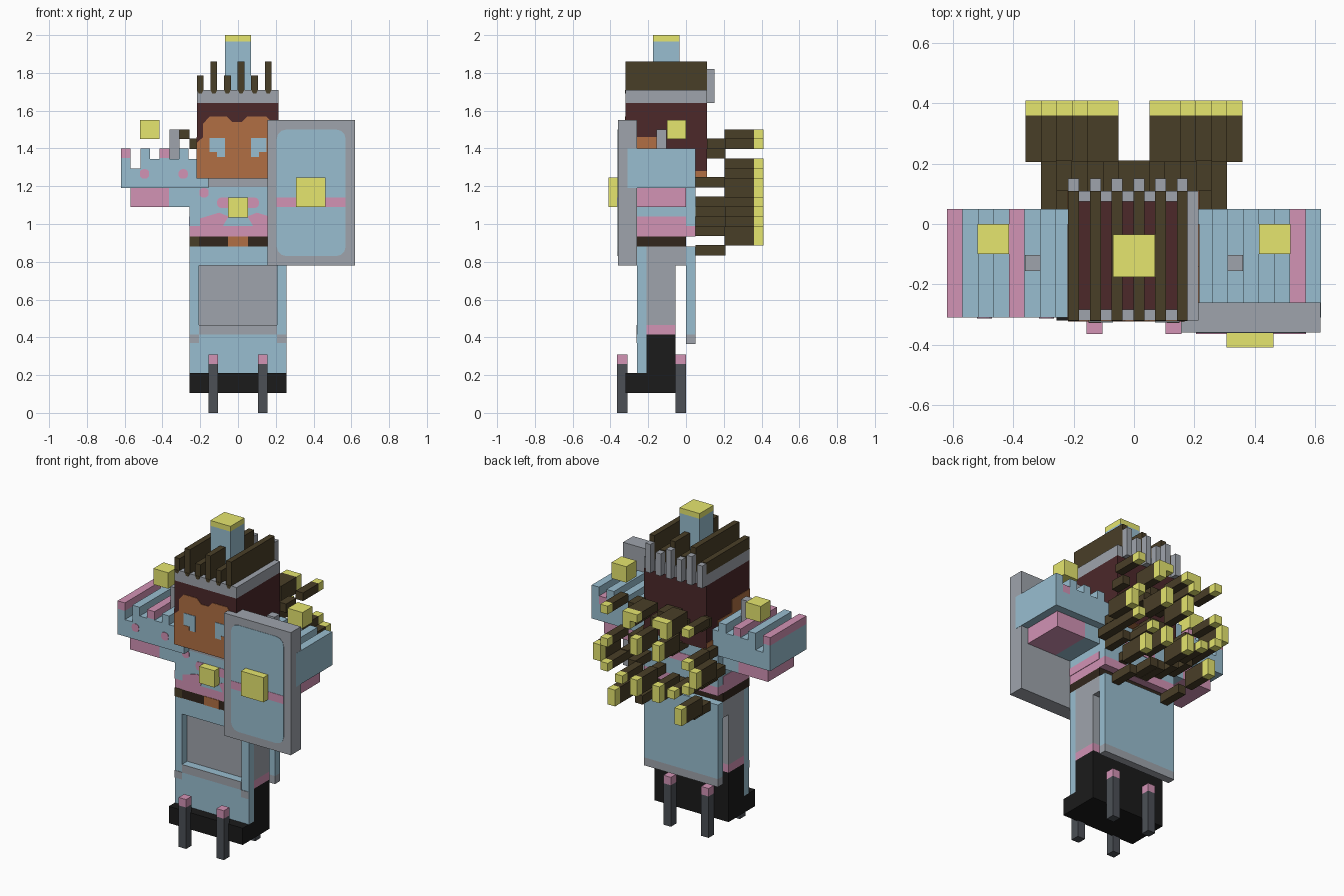
import bpy, bmesh, math

if "Cube" in bpy.data.objects:
    bpy.data.objects.remove(bpy.data.objects["Cube"])

U = 0.0513  # basic block size


def material(name, r, g, b):
    m = bpy.data.materials.new(name)
    lin = [((c / 255 + 0.055) / 1.055) ** 2.4 for c in (r, g, b)]
    m.diffuse_color = (*lin, 1)
    m.use_nodes = True
    m.node_tree.nodes["Principled BSDF"].inputs["Base Color"].default_value = m.diffuse_color
    return m


BLUE = material("light_blue", 153, 190, 208)
PINK = material("pink", 210, 147, 181)
GOLD = material("yellow", 230, 230, 111)
GREY = material("grey", 159, 164, 172)
SLATE = material("dark_slate", 76, 80, 86)
BLACK = material("black", 27, 27, 27)
BROWN = material("dark_brown", 73, 62, 39)
MAROON = material("maroon", 76, 40, 42)
SKIN = material("skin", 177, 111, 68)
BELT = material("belt_brown", 50, 38, 28)


def finish(name, mat, bm):
    bmesh.ops.recalc_face_normals(bm, faces=bm.faces)
    me = bpy.data.meshes.new(name)
    bm.to_mesh(me)
    bm.free()
    me.materials.append(mat)
    ob = bpy.data.objects.new(name, me)
    bpy.context.collection.objects.link(ob)


def boxes(name, mat, *bs):
    """One object made of boxes given as x0, x1, y0, y1, z0, z1."""
    bm = bmesh.new()
    for x0, x1, y0, y1, z0, z1 in bs:
        vs = bmesh.ops.create_cube(bm, size=1)["verts"]
        for v in vs:
            v.co.x = x0 if v.co.x < 0 else x1
            v.co.y = y0 if v.co.y < 0 else y1
            v.co.z = z0 if v.co.z < 0 else z1
    finish(name, mat, bm)


def plate(name, mat, pts, y, t=0.003):
    """Thin front-facing plate with an x/z outline."""
    bm = bmesh.new()
    f = bm.faces.new([bm.verts.new((x, y, z)) for x, z in pts])
    ext = bmesh.ops.extrude_face_region(bm, geom=[f])["geom"]
    for v in ext:
        if isinstance(v, bmesh.types.BMVert):
            v.co.y -= t
    bm.faces.ensure_lookup_table()
    finish(name, mat, bm)


def rect(x0, x1, z0, z1, c=0.0):
    """Rectangle outline, corners rounded by c."""
    if not c:
        return [(x0, z0), (x1, z0), (x1, z1), (x0, z1)]
    out = []
    for cx, cz, a in ((x1 - c, z1 - c, 0), (x0 + c, z1 - c, 90), (x0 + c, z0 + c, 180), (x1 - c, z0 + c, 270)):
        for k in range(4):
            t = math.radians(a + 30 * k)
            out.append((cx + c * math.cos(t), cz + c * math.sin(t)))
    return out


def both(b):
    return b, (-b[1], -b[0], *b[2:])


W = 0.257  # half width of the body

# Legs and base
for name, y in (("front_legs", -0.365), ("back_legs", -0.055)):
    boxes(name, SLATE, *both((0.105, 0.157, y, y + 0.055, 0, 0.26)))
    boxes(name + "_caps", PINK, *both((0.105, 0.157, y, y + 0.055, 0.26, 0.31)))
boxes("base", BLACK, (-W, W, -0.21, -0.055, 0.105, 0.415), (-W, W, -0.32, -0.21, 0.105, 0.21))

# Skirt core with front frame and back panel
boxes("skirt_core", GREY, (-W, W, -0.21, -0.055, 0.465, 0.78), (-W, W, -0.21, 0, 0.78, 0.88))
boxes("skirt_core_trim", PINK, (-W, W, -0.21, -0.055, 0.415, 0.465))
boxes("front_skirt", BLUE, (-W, W, -0.26, -0.21, 0.21, 0.465), (-W, W, -0.26, -0.21, 0.78, 0.88),
      *both((0.206, W, -0.26, -0.21, 0.465, 0.78)))
plate("front_skirt_band", GREY, rect(-0.206, 0.206, 0.415, 0.465), -0.26)
for s in (-1, 1):
    plate("front_skirt_corner", GREY, rect(s * 0.231 - 0.025, s * 0.231 + 0.025, 0.37, 0.415), -0.26)
boxes("back_skirt", BLUE, (-W, W, 0, 0.05, 0.415, 0.88))
boxes("back_skirt_hem", GREY, (-W, W, 0, 0.05, 0.365, 0.415))

# Belt and torso
boxes("belt", BELT, (-W, W, -0.26, 0, 0.88, 0.935))
plate("belt_end", BROWN, rect(-W, -0.206, 0.88, 0.935), -0.26)
plate("belt_buckle", SKIN, rect(-0.053, 0.053, 0.88, 0.935), -0.26)
boxes("torso_hem", PINK, (-W, W, -0.26, 0.05, 0.935, 0.99))
boxes("torso", BLUE, (-W, W, -0.26, 0.05, 0.99, 1.24))
boxes("torso_side_trim", PINK, *both((W, W + 0.003, -0.26, 0, 0.99, 1.04)))
boxes("torso_back_trim", PINK, (-0.11, 0.11, 0.05, 0.053, 1.09, 1.14))
plate("collar", GREY, rect(-0.157, 0.157, 1.195, 1.24), -0.26)
plate("chest_bar", PINK, rect(-0.11, 0.11, 1.085, 1.14, 0.02), -0.26)
for s in (-1, 1):
    plate("chest_sash", PINK, [(s * 0.2, 0.99), (s * 0.08, 0.99), (s * 0.05, 1.04), (s * 0.1, 1.06), (s * 0.2, 1.03)], -0.26)
    plate("chest_spot", PINK, rect(s * 0.18 - 0.025, s * 0.18 + 0.025, 1.14, 1.19, 0.02), -0.26)
boxes("chest_gem", GOLD, (-0.053, 0.053, -0.31, -0.26, 1.035, 1.14))

# Arms with ridged tops
for side, s, pink in (("left", -1, (0, 4)), ("right", 1, (1,))):
    blue_b, pink_b = [(*sorted((s * 0.157, s * 0.62)), -0.31, 0.05, 1.19, 1.24)], []
    for i in range(8):
        xs = sorted((s * (0.62 - i * U), s * (0.62 - (i + 1) * U)))
        top = 1.40 if i % 2 == 0 else (1.295 if i == 1 and s < 0 else 1.345)
        cut = top - 0.05 if i in pink else top
        blue_b.append((*xs, -0.31, 0.05, 1.24, cut))
        if i in pink:
            pink_b.append((*xs, -0.31, 0.05, cut, top))
    boxes(side + "_arm", BLUE, *blue_b)
    boxes(side + "_arm_ridges", PINK, *pink_b)
    for x in (0.29, 0.495):
        plate(side + "_arm_spot", PINK, rect(s * x - 0.025, s * x + 0.025, 1.24, 1.29, 0.02), -0.31)
boxes("sleeves", PINK, *both((0.365, 0.57, -0.26, 0, 1.09, 1.19)))
boxes("sleeve_roots", BLUE, *both((W, 0.365, -0.26, 0, 1.09, 1.19)))
boxes("shoulder_cubes", GOLD, *both((0.415, 0.518, -0.10, 0, 1.45, 1.55)))
boxes("shoulder_posts", GREY, *both((0.31, 0.362, -0.155, -0.103, 1.34, 1.5)))

# Shield
boxes("shield", GREY, (0.155, 0.619, -0.36, -0.26, 0.78, 1.55))
plate("shield_panel", BLUE, rect(0.205, 0.57, 0.83, 1.50, 0.05), -0.36, 0.002)
plate("shield_stripe", PINK, rect(0.205, 0.57, 1.09, 1.14), -0.36, 0.004)
boxes("shield_boss", GOLD, (0.307, 0.463, -0.41, -0.36, 1.09, 1.245))

# Head and face
boxes("head", MAROON, (-0.218, 0.214, -0.32, 0.11, 1.243, 1.64))
boxes("chin", SKIN, (-0.218, 0.214, -0.32, 0.11, 1.24, 1.243))
plate("face", SKIN, [(-0.218, 1.24), (0.214, 1.24), (0.214, 1.43), (0.185, 1.46), (0.185, 1.53), (0.15, 1.57),
                     (0.05, 1.57), (0.02, 1.54), (-0.03, 1.54), (-0.06, 1.57), (-0.15, 1.57), (-0.185, 1.53),
                     (-0.185, 1.46), (-0.218, 1.43)], -0.32)
for s in (-1, 1):
    plate("eye", BLUE, rect(s * 0.11 - 0.04, s * 0.11 + 0.04, 1.355, 1.455), -0.323)
    plate("eye_notch", SKIN, rect(s * 0.13 - 0.02, s * 0.13 + 0.02, 1.355, 1.38), -0.326, 0.002)
for x in (-0.221, 0.214):
    boxes("cheek", SKIN, *[(x, x + 0.003, y0, y1, 1.24, z) for y0, y1, z in
                           ((-0.32, -0.14, 1.46), (-0.14, 0, 1.38), (0, 0.11, 1.28))])

# Crown: ring, back posts, ridge fins and top column
boxes("crown_ring", GREY, (-0.218, 0.214, -0.32, -0.284, 1.64, 1.71), (-0.218, 0.214, 0.075, 0.11, 1.64, 1.71),
      (-0.218, -0.182, -0.284, 0.075, 1.64, 1.71), (0.178, 0.214, -0.284, 0.075, 1.64, 1.71))
fin_x = [-0.218 + 0.072 * i for i in range(6)]
boxes("crown_posts", GREY, *[(x, x + 0.036, 0.11, 0.15, 1.64, 1.82 if i % 2 else 1.78) for i, x in enumerate(fin_x)])
boxes("crown_fins", BROWN, *[(x, x + 0.036, -0.32, 0.11, 1.71, 1.86 if i % 2 else 1.785) for i, x in enumerate(fin_x)])
boxes("crown_fin_roots", BROWN, *[(x, x + 0.036, -0.284, 0.075, 1.64, 1.71) for x in fin_x[1:]])
for x in fin_x:
    plate("crown_fin_tip", BROWN, [(x, 1.71), (x + 0.01, 1.69), (x + 0.026, 1.69), (x + 0.036, 1.71)], -0.32, 0.002)
boxes("crown_column", BLUE, (-0.07, 0.07, -0.175, -0.035, 1.64, 1.967))
boxes("crown_cap", GOLD, (-0.07, 0.07, -0.175, -0.035, 1.967, 2.0))

# Hair strands (column, row, width, height): a root, a rod one block up and out, a yellow tip
strands = [(0, 7, 1, 2), (0, 11, 2, 1), (1, 10, 1, 1), (4, 11, 1, 1), (4, 7, 1, 1), (5, 5, 1, 2),
           (2, 3, 1, 1), (0, 2, 1, 2), (4, 4, 1, 1), (3, 0, 1, 2)]
rods, tips = [], []
for c, r, w, h in strands:
    x, z = 0.052 + c * U, 0.885 + r * U
    rods += both((x, x + w * U, 0.205, 0.36, z, z + h * U))
    rods += both((x - U, x, 0.11 if r > 8 else 0.05, 0.21, z - U, z + 0.004))
    tips += both((x, x + w * U, 0.36, 0.41, z, z + h * U))
boxes("hair_strands", BROWN, *rods)
boxes("hair_tips", GOLD, *tips)
